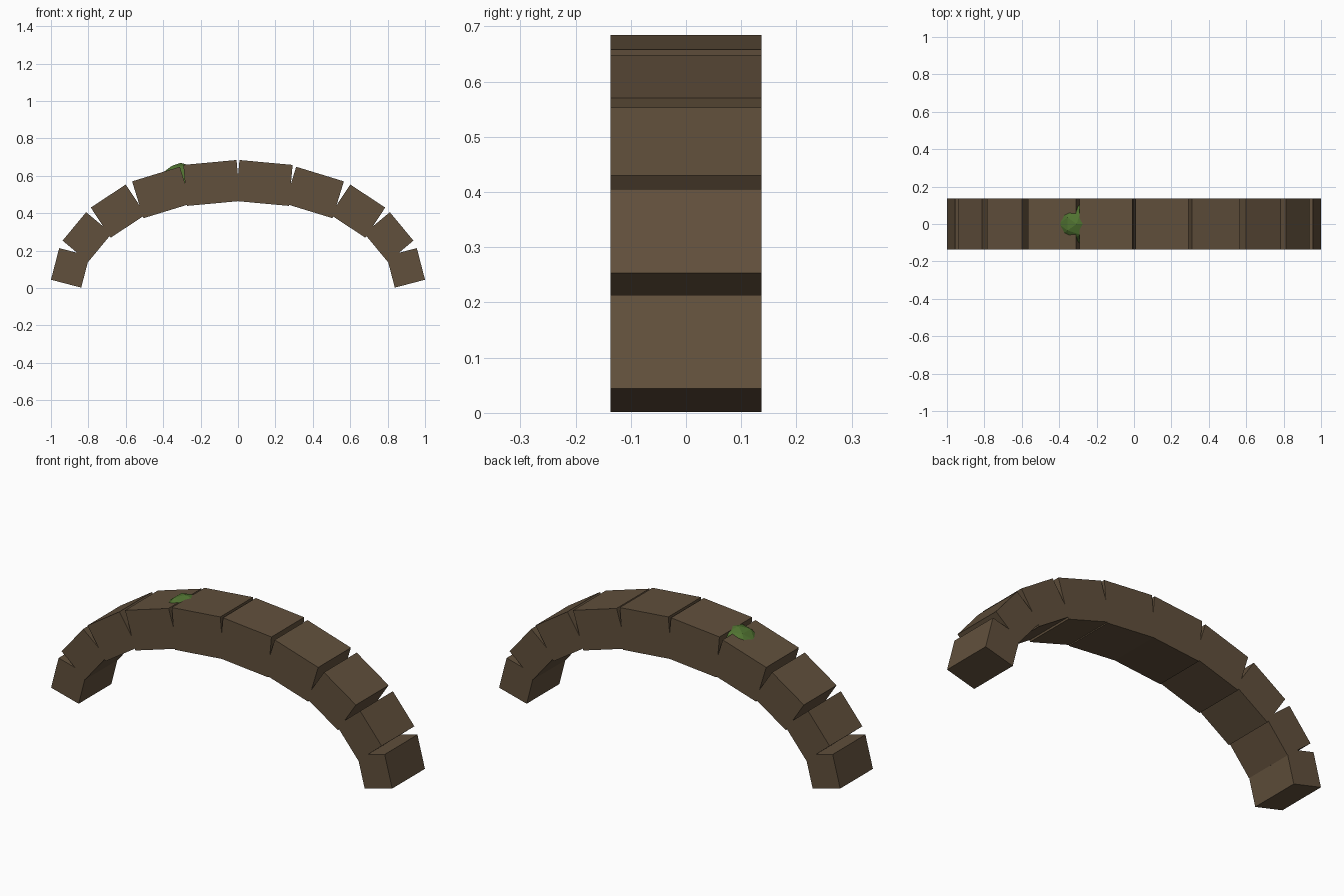
import bpy, bmesh
from mathutils import Vector

if "Cube" in bpy.data.objects:
    bpy.data.objects.remove(bpy.data.objects["Cube"])

HALF_W = 0.137  # half width of the arch in y


def material(name, rgb):
    m = bpy.data.materials.new(name)
    m.diffuse_color = (*rgb, 1)
    m.use_nodes = True
    m.node_tree.nodes["Principled BSDF"].inputs["Base Color"].default_value = m.diffuse_color
    return m


def add_object(name, bm, mat):
    bmesh.ops.recalc_face_normals(bm, faces=bm.faces)
    me = bpy.data.meshes.new(name)
    bm.to_mesh(me)
    bm.free()
    me.materials.append(mat)
    ob = bpy.data.objects.new(name, me)
    bpy.context.collection.objects.link(ob)
    return ob


stone = material("stone", (0.12, 0.08, 0.045))
green = material("moss", (0.08, 0.17, 0.03))


# Rectangular block given by its outer edge (x, z) and its depth towards the inside
def block(name, a, b, depth, side):
    a, b = Vector(a), Vector(b)
    d = (b - a).normalized()
    inward = Vector((d.y, -d.x)) * depth
    bm = bmesh.new()
    ring = [bm.verts.new((side * p.x, -HALF_W, p.y))
            for p in (a, b, b + inward, a + inward)]
    face = bm.faces.new(ring)
    ext = bmesh.ops.extrude_face_region(bm, geom=[face])
    moved = [v for v in ext["geom"] if isinstance(v, bmesh.types.BMVert)]
    bmesh.ops.translate(bm, verts=moved, vec=(0, 2 * HALF_W, 0))
    add_object(name, bm, stone)


# Arch blocks from crown to foot, overlapping at the inside
blocks = [
    ((0.008, 0.684), (0.292, 0.658), 0.220),
    ((0.311, 0.648), (0.566, 0.570), 0.206),
    ((0.600, 0.553), (0.787, 0.430), 0.193),
    ((0.812, 0.405), (0.938, 0.253), 0.178),
    ((0.956, 0.213), (1.000, 0.044), 0.167),
]
for label, side in (("right", 1), ("left", -1)):
    for i, (a, b, depth) in enumerate(blocks):
        block(f"arch_block_{label}_{i + 1}", a, b, depth, side)

# Moss clump filling one joint, mostly buried in the stone
bm = bmesh.new()
bmesh.ops.create_icosphere(bm, subdivisions=2, radius=0.113)
bmesh.ops.translate(bm, verts=bm.verts, vec=(-0.307, 0, 0.556))
add_object("moss_clump", bm, green)
